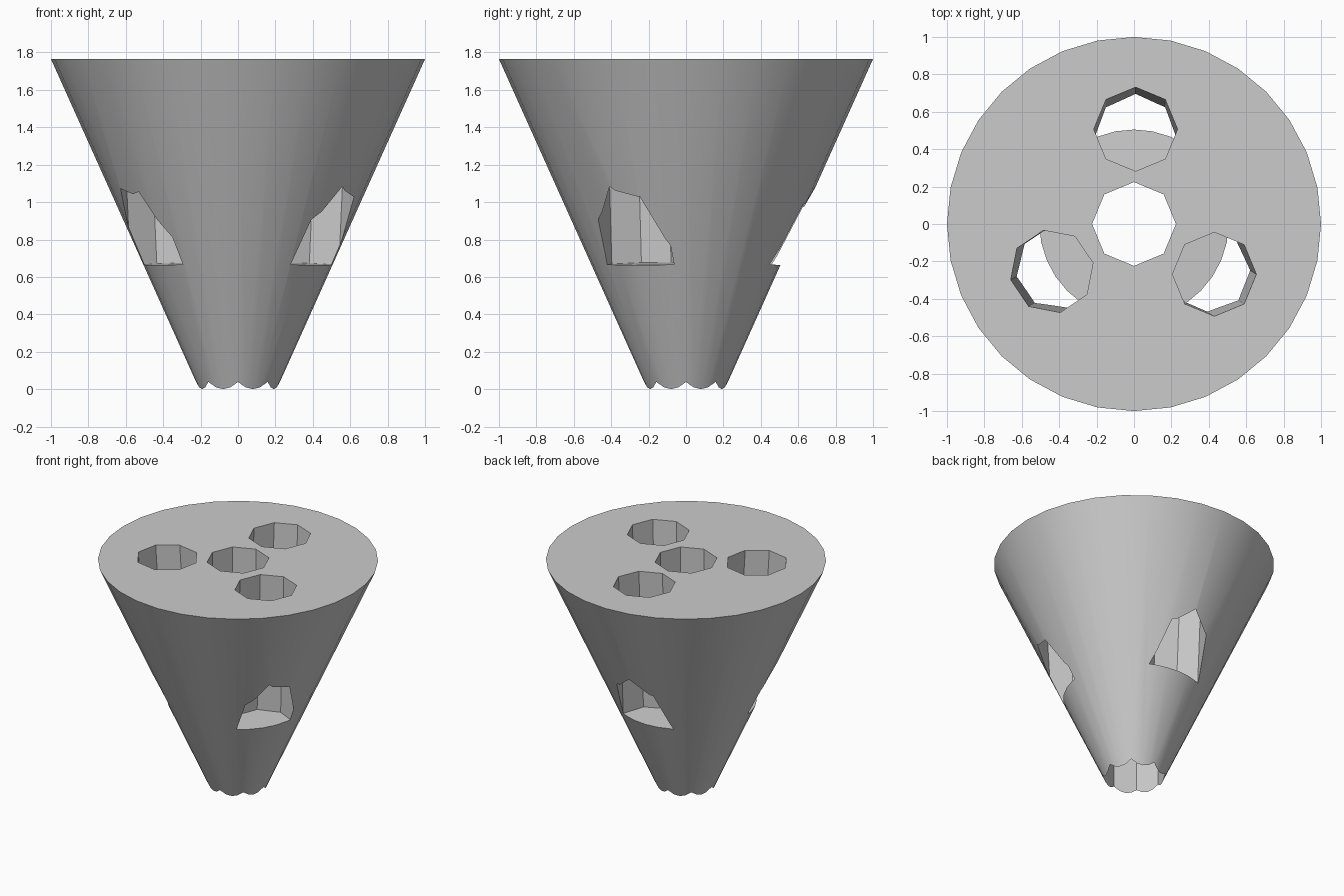
import bpy
import bmesh
from math import radians, cos, sin
from mathutils import Matrix, Vector

if "Cube" in bpy.data.objects:
    bpy.data.objects.remove(bpy.data.objects["Cube"], do_unlink=True)

TOP = 1.765        # height of the flat top
TIP = -0.46        # where the uncut cone would come to a point
HOLE = 0.224       # hole radius
DEPTH = 1.1        # blind hole depth
TILT = radians(3)  # blind holes lean outward at the top

grey = bpy.data.materials.new("plain_grey")
grey.use_nodes = True
colour = (0.6, 0.6, 0.6, 1)
grey.diffuse_color = colour
grey.node_tree.nodes["Principled BSDF"].inputs["Base Color"].default_value = colour


def make_cone(name, sides, r_bottom, r_top, z0, z1, matrix=Matrix()):
    """Capped cone or prism from z0 to z1, placed by a matrix."""
    bm = bmesh.new()
    place = matrix @ Matrix.Translation((0, 0, (z0 + z1) / 2))
    bmesh.ops.create_cone(bm, cap_ends=True, segments=sides, radius1=r_bottom,
                          radius2=r_top, depth=z1 - z0, matrix=place)
    bmesh.ops.remove_doubles(bm, verts=bm.verts, dist=1e-5)
    bmesh.ops.recalc_face_normals(bm, faces=bm.faces)
    mesh = bpy.data.meshes.new(name)
    bm.to_mesh(mesh)
    bm.free()
    mesh.materials.append(grey)
    obj = bpy.data.objects.new(name, mesh)
    bpy.context.collection.objects.link(obj)
    return obj


def drill(body, cutter):
    """Subtract the cutter from the body, then discard it."""
    cutter.hide_render = True
    mod = body.modifiers.new(cutter.name, "BOOLEAN")
    mod.operation = "DIFFERENCE"
    mod.solver = "EXACT"
    mod.object = cutter
    bpy.ops.object.modifier_apply(modifier=mod.name)
    bpy.data.objects.remove(cutter, do_unlink=True)


# Inverted cone body
body = make_cone("cone_body", 32, 0, 1, TIP, TOP)
bpy.ops.object.select_all(action="DESELECT")
bpy.context.view_layer.objects.active = body
body.select_set(True)

# Central through hole, which also cuts off the tip
drill(body, make_cone("centre_hole", 8, HOLE, HOLE, -1, 3))

# Three leaning blind holes that break out through the side
for angle, turn in ((89, 0), (210, 11.5), (328, 0)):
    a = radians(angle)
    out = Vector((cos(a), sin(a), 0))
    tangent = Vector((0, 0, 1)).cross(out)
    place = (Matrix.Translation(out * 0.507 + Vector((0, 0, TOP)))
             @ Matrix.Rotation(TILT, 4, tangent)
             @ Matrix.Rotation(radians(turn), 4, "Z"))
    drill(body, make_cone("side_hole", 8, HOLE, HOLE, -DEPTH, 0.3, place))

bpy.ops.object.shade_smooth_by_angle(angle=radians(30))
